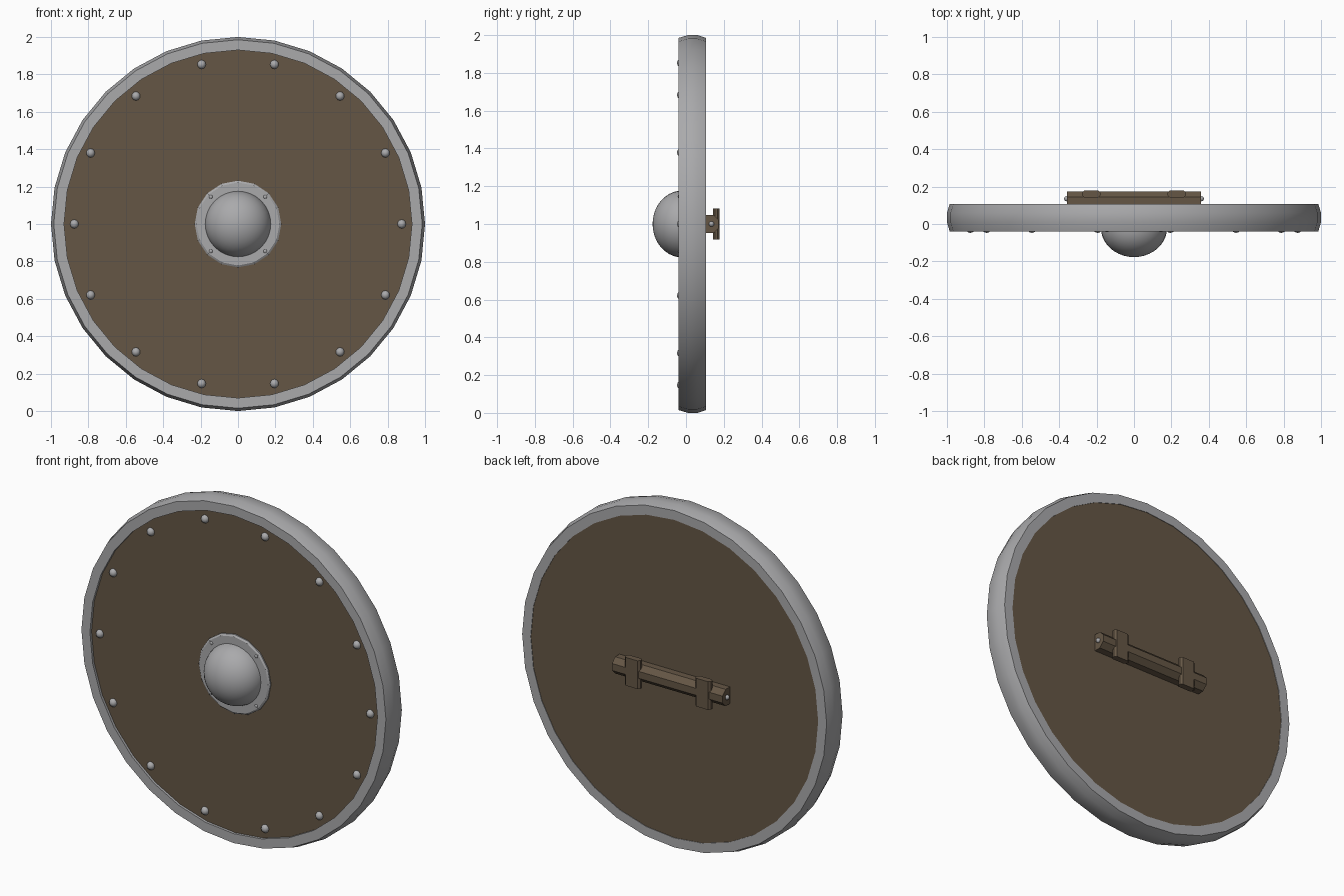
import bpy, bmesh
from math import sin, cos, pi, radians
from mathutils import Matrix

cube = bpy.data.objects.get("Cube")
if cube:
    bpy.data.objects.remove(cube, do_unlink=True)

CENTRE = 1.0  # height of the shield's middle


def material(name, rgb):
    m = bpy.data.materials.new(name)
    m.use_nodes = True
    m.diffuse_color = (*rgb, 1)
    m.node_tree.nodes["Principled BSDF"].inputs["Base Color"].default_value = (*rgb, 1)
    return m


wood = material("brown wood", (0.13, 0.094, 0.06))
metal = material("grey metal", (0.4, 0.4, 0.41))


def finish(name, bm, mat, location=(0, 0, CENTRE), angle=35):
    bmesh.ops.recalc_face_normals(bm, faces=bm.faces)
    mesh = bpy.data.meshes.new(name)
    bm.to_mesh(mesh)
    bm.free()
    mesh.materials.append(mat)
    obj = bpy.data.objects.new(name, mesh)
    obj.location = location
    bpy.context.collection.objects.link(obj)
    bpy.ops.object.select_all(action='DESELECT')
    obj.select_set(True)
    bpy.context.view_layer.objects.active = obj
    bpy.ops.object.shade_smooth_by_angle(angle=radians(angle))


def lathe(name, profile, sides, mat, closed=True):
    """Revolve (radius, y) points about the front-to-back axis."""
    bm = bmesh.new()
    verts = [bm.verts.new((r, y, 0)) for r, y in profile]
    pairs = list(zip(verts, verts[1:] + verts[:1]))
    edges = [bm.edges.new(p) for p in (pairs if closed else pairs[:-1])]
    bmesh.ops.spin(bm, geom=verts + edges, cent=(0, 0, 0), axis=(0, 1, 0),
                   angle=2 * pi, steps=sides, use_merge=True)
    bmesh.ops.remove_doubles(bm, verts=bm.verts, dist=0.0001)
    finish(name, bm, mat)


def stud(name, x, y, z, radius):
    bm = bmesh.new()
    bmesh.ops.create_uvsphere(bm, u_segments=10, v_segments=6, radius=radius)
    finish(name, bm, metal, (x, y, CENTRE + z), 60)


# Board and surrounding rim
lathe("board", [(0, -0.025), (0.95, -0.025), (0.95, 0.104), (0, 0.104)], 32, wood, False)
lathe("rim", [(0.93, -0.04), (0.985, -0.04), (1, 0.01), (1, 0.06),
              (0.985, 0.107), (0.93, 0.107)], 32, metal)

# Central boss: flange and dome
lathe("boss_flange", [(0.15, -0.039), (0.222, -0.039), (0.232, -0.032),
                      (0.232, -0.01), (0.15, -0.01)], 16, metal)
dome = [(0.177 * sin(a), -0.02 - 0.157 * cos(a))
        for a in (i * pi / 20 for i in range(11))]
lathe("boss_dome", dome, 32, metal, False)

# Studs around the board and on the flange
for i in range(14):
    a = 2 * pi * i / 14
    stud(f"rim_stud_{i + 1}", 0.875 * cos(a), -0.024, 0.875 * sin(a), 0.024)
for i in range(4):
    a = pi / 4 + i * pi / 2
    stud(f"flange_stud_{i + 1}", 0.205 * cos(a), -0.031, 0.205 * sin(a), 0.013)

# Eight-sided grip along x
bm = bmesh.new()
bmesh.ops.create_cone(bm, cap_ends=True, segments=8, radius1=0.053, radius2=0.053, depth=0.715)
turn = Matrix.Rotation(pi / 2, 3, 'Y') @ Matrix.Rotation(pi / 8, 3, 'Z')
bmesh.ops.rotate(bm, verts=bm.verts, cent=(0, 0, 0), matrix=turn)
finish("grip", bm, wood, (0, 0.124, CENTRE), 30)

# Straps across the grip, and the studs at its ends
for side, word in ((1, "left"), (-1, "right")):
    bm = bmesh.new()
    bmesh.ops.create_cube(bm, size=1)
    bmesh.ops.scale(bm, vec=(0.1, 0.036, 0.165), verts=bm.verts)
    upright = [e for e in bm.edges if abs(e.verts[0].co.z - e.verts[1].co.z) > 0.1]
    bmesh.ops.bevel(bm, geom=upright, offset=0.012, segments=1, affect='EDGES')
    finish(f"{word}_strap", bm, wood, (side * 0.228, 0.16, CENTRE), 30)
    stud(f"{word}_grip_stud", side * 0.36, 0.135, 0, 0.014)
